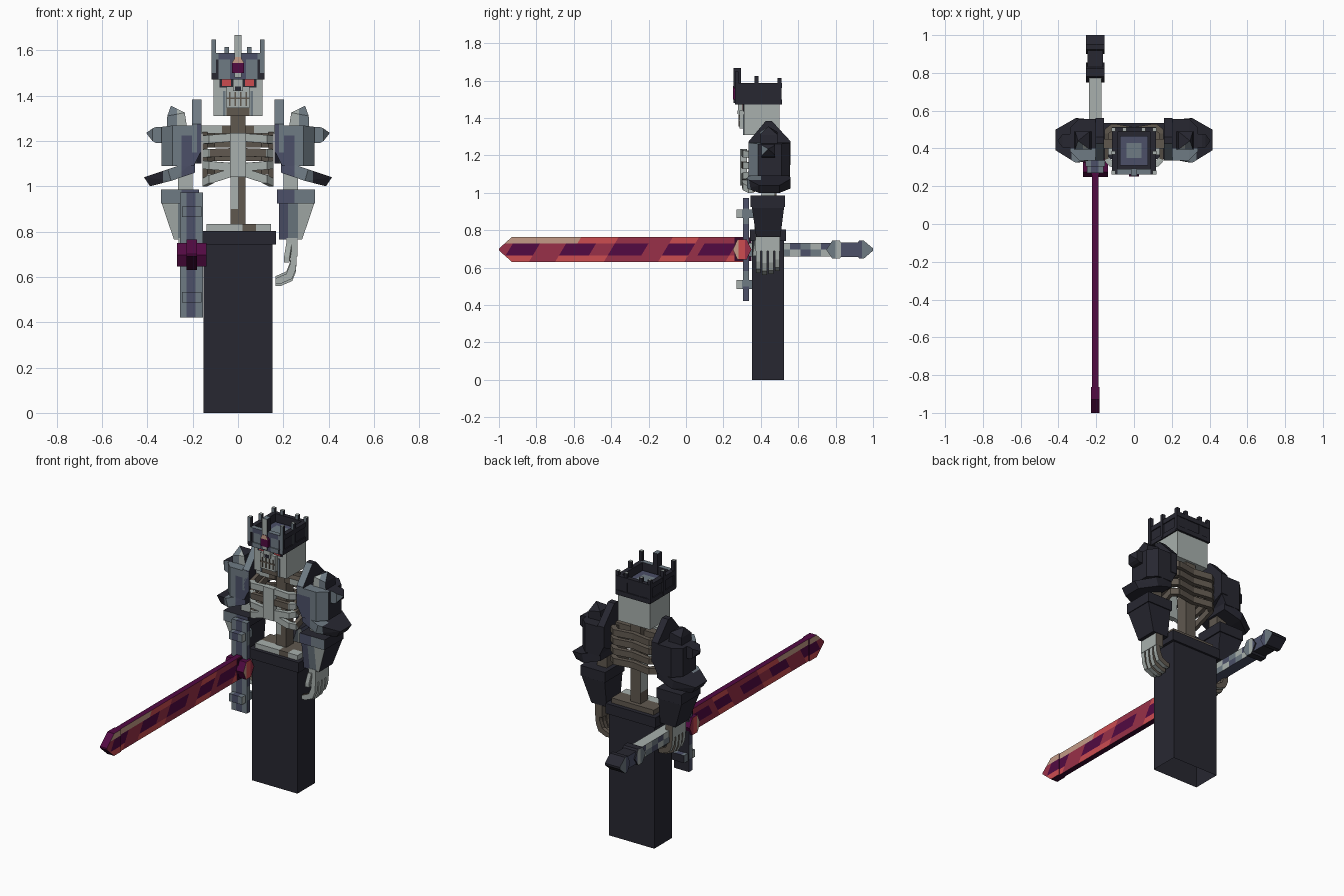
import bpy, bmesh, math
from mathutils import Vector

if "Cube" in bpy.data.objects:
    bpy.data.objects.remove(bpy.data.objects["Cube"])

PALETTE = [("charcoal", 0x272731), ("bone", 0xa8b0ad), ("slate", 0x6f7b84), ("indigo_grey", 0x4c5068),
           ("brown_bone", 0x60584f), ("purple", 0x520a42), ("crimson", 0x983048), ("red", 0xcc4c50),
           ("salmon", 0xc39a86), ("deep_plum", 0x35082c)]
CHAR, BONE, SLATE, INDIGO, BROWN, PURPLE, CRIMSON, RED, SALMON, PLUM = range(10)


def linear(h, shift):
    c = ((h >> shift) & 255) / 255
    return c / 12.92 if c < 0.04045 else ((c + 0.055) / 1.055) ** 2.4


MATS = []
for mat_name, code in PALETTE:
    m = bpy.data.materials.new(mat_name)
    m.diffuse_color = (linear(code, 16), linear(code, 8), linear(code, 0), 1)
    m.use_nodes = True
    m.node_tree.nodes["Principled BSDF"].inputs["Base Color"].default_value = m.diffuse_color
    MATS.append(m)


def finish(name, bm, paint):
    """Colour the faces (one index, or a rule on centre and normal) and link the object."""
    bmesh.ops.recalc_face_normals(bm, faces=bm.faces[:])
    bm.normal_update()
    for f in bm.faces:
        f.material_index = paint(f.calc_center_median(), f.normal) if callable(paint) else paint
    me = bpy.data.meshes.new(name)
    bm.to_mesh(me)
    bm.free()
    for m in MATS:
        me.materials.append(m)
    ob = bpy.data.objects.new(name, me)
    bpy.context.collection.objects.link(ob)


def hull(name, pts, paint, cuts=()):
    """Convex solid around points; cuts are (point, normal) planes that split faces for colour."""
    bm = bmesh.new()
    vs = [bm.verts.new(p) for p in pts]
    bmesh.ops.convex_hull(bm, input=vs)
    loose = [v for v in bm.verts if not v.link_faces]
    if loose:
        bmesh.ops.delete(bm, geom=loose, context='VERTS')
    bmesh.ops.dissolve_limit(bm, angle_limit=0.01, verts=bm.verts[:], edges=bm.edges[:])
    for co, no in cuts:
        bmesh.ops.bisect_plane(bm, geom=bm.verts[:] + bm.edges[:] + bm.faces[:], dist=1e-5,
                               plane_co=co, plane_no=no)
    finish(name, bm, paint)


def corners(x0, x1, y0, y1, z0, z1):
    return [(x, y, z) for x in (x0, x1) for y in (y0, y1) for z in (z0, z1)]


def box(name, x0, x1, y0, y1, z0, z1, paint, cuts=()):
    hull(name, corners(x0, x1, y0, y1, z0, z1), paint, cuts)


def beam(name, p, q, size, paint):
    """Bar between two points with a box-shaped section."""
    pts = []
    for c in (p, q):
        a, b = Vector(c) - Vector(size) / 2, Vector(c) + Vector(size) / 2
        pts += corners(a.x, b.x, a.y, b.y, a.z, b.z)
    hull(name, pts, paint)


def at(axis, *values):
    """Cutting planes across one axis."""
    n = [(1, 0, 0), (0, 1, 0), (0, 0, 1)][axis]
    return [(tuple(v * k for k in n), n) for v in values]


def armor(c, n):
    if n.y < -0.4:
        return INDIGO if abs(c.x) < 0.25 and c.z < 1.225 else SLATE
    if n.z > 0.4 and c.y < 0.40:
        return SLATE
    return CHAR


# robe: hollow column open below, and a collar
bm = bmesh.new()
bmesh.ops.create_cube(bm, size=1)
for v in bm.verts:
    v.co = (v.co.x * 0.306, 0.438 + v.co.y * 0.171, 0.4 + v.co.z * 0.8)
bm.normal_update()
bottom = min(bm.faces, key=lambda f: f.calc_center_median().z)
bmesh.ops.inset_region(bm, faces=[bottom], thickness=0.015)
for v in bottom.verts:
    v.co.z = 0.74
finish("robe", bm, CHAR)
box("robe_collar", -0.168, 0.168, 0.343, 0.535, 0.742, 0.803, CHAR)

# pelvis and spine
box("pelvis", -0.14, 0.145, 0.365, 0.51, 0.80, 0.833,
    lambda c, n: BROWN if c.y > 0.42 or 0.02 < c.x < 0.08 else BONE, at(0, 0.02, 0.08) + at(1, 0.42))
box("spine", -0.034, 0.034, 0.415, 0.485, 0.82, 1.34,
    lambda c, n: BONE if n.y < 0.5 and c.x < 0.001 and 0.9 < c.z < 1.1 else BROWN, at(2, 0.9, 1.1) + at(0, 0.0))

# ribcage
box("sternum", -0.035, 0.035, 0.29, 0.325, 1.04, 1.235, BONE)
for s in (-1, 1):
    # height at the centre, at the side and at the back, and the colour beside the sternum
    for zc, zs, zb, tone in ((1.215, 1.205, 1.245, BONE), (1.15, 1.145, 1.19, BROWN),
                             (1.085, 1.095, 1.13, BONE), (1.06, 1.018, 1.07, BONE)):
        mid = (s * 0.118, 0.315, (zc + 2 * zs) / 3)
        beam("rib_front", (s * 0.03, 0.31, zc), mid, (0.01, 0.025, 0.036), tone)
        beam("rib_corner", mid, (s * 0.145, 0.345, zs), (0.022, 0.022, 0.036), BONE)
        beam("rib_side", (s * 0.145, 0.345, zs), (s * 0.145, 0.49, zb), (0.022, 0.022, 0.034), BROWN)
        beam("rib_back_corner", (s * 0.145, 0.49, zb), (s * 0.11, 0.518, zb), (0.022, 0.022, 0.036), BROWN)
        beam("rib_back", (s * 0.11, 0.518, zb), (0, 0.5, zb), (0.01, 0.025, 0.038), BROWN)
    box("clavicle", *sorted((s * 0.03, s * 0.17)), 0.40, 0.45, 1.232, 1.268,
        lambda c, n: BONE if n.y < -0.5 and abs(c.x) > 0.07 else BROWN, at(0, s * 0.07))

# skull
box("skull", -0.108, 0.108, 0.31, 0.50, 1.31, 1.49, BONE)
box("snout", -0.05, 0.05, 0.285, 0.312, 1.345, 1.44, BONE)
box("nose_bridge", -0.022, 0.022, 0.278, 0.312, 1.42, 1.475, BONE)
box("nose_hole", -0.014, 0.014, 0.276, 0.282, 1.422, 1.44, CHAR)
box("mouth_line", -0.05, 0.05, 0.282, 0.288, 1.384, 1.392, BROWN)
for i in range(4):
    x = -0.036 + i * 0.024
    box("tooth_gap", x - 0.003, x + 0.003, 0.282, 0.288, 1.355, 1.415, BROWN)
for s in (-1, 1):
    box("eye_socket", *sorted((s * 0.022, s * 0.082)), 0.306, 0.312, 1.436, 1.478, CHAR)
    box("eye", *sorted((s * 0.03, s * 0.07)), 0.302, 0.309, 1.442, 1.474, RED)
    box("jaw_shadow", *sorted((s * 0.055, s * 0.066)), 0.305, 0.312, 1.31, 1.42, SLATE)
box("chin_gap", -0.05, 0.05, 0.304, 0.312, 1.31, 1.345, BROWN)


# crown: four walls, rims, cap, spikes and jewel
def crown_rule(c, n):
    if n.y < -0.5 and c.y < 0.3:
        if abs(c.x) > 0.085:
            return SLATE if c.z > 1.56 else CHAR
        return SLATE if c.z < 1.56 and abs(c.x) > 0.035 else INDIGO
    return SLATE if n.z > 0.5 and c.y < 0.3 else CHAR


for z0, z1, g in ((1.472, 1.50, 0.006), (1.50, 1.56, 0), (1.56, 1.588, 0.006)):
    for s in (-1, 1):
        box("crown_side", *sorted((s * 0.088, s * (0.11 + g))), 0.269 - g, 0.506 + g, z0, z1, crown_rule)
    box("crown_front", -0.11 - g, 0.11 + g, 0.268 - g, 0.29, z0, z1, crown_rule, at(0, -0.085, -0.035, 0.035, 0.085))
    box("crown_back", -0.11 - g, 0.11 + g, 0.486, 0.507 + g, z0, z1, CHAR)
box("crown_floor", -0.09, 0.09, 0.288, 0.488, 1.49, 1.525, CHAR)
box("crown_cap", -0.075, 0.075, 0.31, 0.465, 1.52, 1.55,
    lambda c, n: SLATE if abs(c.x) < 0.04 and 0.35 < c.y < 0.43 else INDIGO, at(0, -0.04, 0.04) + at(1, 0.35, 0.43))
for s in (-1, 1):
    for x, y, top in ((0.108, 0.272, 1.648), (0.108, 0.377, 1.625), (0.108, 0.5, 1.615), (0.05, 0.5, 1.615)):
        box("crown_spike", s * x - 0.01, s * x + 0.01, y - 0.01, y + 0.01, 1.48, top,
            lambda c, n: SLATE if n.y < -0.5 else BONE if n.z > 0.5 else CHAR)
box("crown_front_spike", -0.016, 0.016, 0.255, 0.295, 1.48, 1.668,
    lambda c, n: BONE if n.y < -0.5 else SLATE if n.z > 0.5 else CHAR)
hull("crown_jewel", corners(-0.026, 0.026, 0.251, 0.27, 1.50, 1.545) + [(-0.012, 0.252, 1.57), (0.012, 0.252, 1.57),
     (0, 0.265, 1.57)], lambda c, n: SALMON if c.z > 1.545 and n.y < -0.3 else PURPLE, at(2, 1.545))


# shoulders, arms and hands, mirrored left and right
def flip(pts, s):
    return [(s * x, y, z) for x, y, z in pts]


for s in (-1, 1):
    # pointed plate beside the neck
    hull("shoulder_plate", flip([(x, y, z) for x in (0.16, 0.203) for y, z in (
        (0.335, 1.15), (0.335, 1.275), (0.425, 1.383), (0.46, 1.383), (0.56, 1.275), (0.56, 1.15), (0.45, 1.10))], s),
        lambda c, n: (SLATE if c.z > 1.27 or abs(c.x) > 0.182 else INDIGO) if n.y < -0.3 else CHAR, at(0, s * 0.182))
    # pauldron body, chamfered on the outside
    hull("pauldron", flip(corners(0.195, 0.29, 0.335, 0.557, 1.09, 1.268) + corners(0.16, 0.29, 0.335, 0.557, 1.16, 1.268)
         + corners(0.30, 0.338, 0.385, 0.51, 1.09, 1.262), s), armor, at(0, s * 0.25) + at(1, 0.40) + at(2, 1.225))
    # tilted skirt under the pauldron
    hull("pauldron_skirt", flip(
        [(0.19, y, z) for y in (0.345, 0.55) for z in (1.06, 1.115)]
        + [(x, y, z) for y in (0.325, 0.56) for x, z in ((0.31, 1.075), (0.295, 1.024))]
        + [(x, y, z) for y in (0.39, 0.50) for x, z in ((0.415, 1.04), (0.388, 1.0))], s),
        lambda c, n: CHAR if abs(c.x) > 0.33 or n.z < -0.5 else armor(c, n), at(0, s * 0.25, s * 0.33) + at(1, 0.40))
    # spikes
    hull("shoulder_spike_outer", flip(corners(0.32, 0.378, 0.405, 0.477, 1.20, 1.255)
         + corners(0.32, 0.36, 0.405, 0.477, 1.19, 1.262) + [(0.405, 0.44, 1.235)], s), armor)
    hull("shoulder_spike_upper", flip([(x, y, z) for y in (0.395, 0.49) for x, z in (
        (0.225, 1.26), (0.315, 1.25), (0.312, 1.31), (0.235, 1.325))] + [(0.296, 0.44, 1.355)], s),
        lambda c, n: (BONE if abs(c.x) < 0.27 else SLATE) if n.y < -0.4 else CHAR, at(0, s * 0.27))
    # arm bone and bracer
    box("upper_arm", *sorted((s * 0.2, s * 0.265)), 0.405, 0.475, 0.97, 1.13,
        lambda c, n: BROWN if n.y > 0.5 or s * n.x < -0.5 else BONE)
    box("bracer_cuff", *sorted((s * 0.173, s * 0.34)), 0.345, 0.53, 0.925, 0.986,
        lambda c, n: armor(c, n) if n.y < -0.5 else CHAR, at(0, s * 0.25))
    hull("bracer", flip(corners(0.18, 0.335, 0.353, 0.524, 0.92, 0.93)
         + corners(0.18, 0.283, 0.375, 0.505, 0.765, 0.775), s),
         lambda c, n: (BONE if abs(c.x) > 0.265 else SLATE if abs(c.x) > 0.22 else INDIGO) if n.y < -0.5 else CHAR,
         at(0, s * 0.22, s * 0.265))

    # hand: palm, four curled fingers and a thumb
    def hand_rule(c, n):
        return BROWN if n.y > 0.5 or s * n.x < -0.4 else BONE

    box("palm", *sorted((s * 0.213, s * 0.262)), 0.372, 0.502, 0.69, 0.772, hand_rule)
    for i in range(4):
        y = 0.386 + i * 0.034
        d = (0.01, 0, 0.004, 0.02)[i]
        path = [(0.246, 0.70), (0.243, 0.635 + d), (0.226, 0.593 + d), (0.178, 0.572 + d)]
        for (xa, za), (xb, zb) in zip(path, path[1:]):
            beam("finger", (s * xa, y, za), (s * xb, y, zb), (0.026, 0.025, 0.022), hand_rule)
    beam("thumb", (s * 0.225, 0.378, 0.735), (s * 0.215, 0.368, 0.675), (0.024, 0.024, 0.024), hand_rule)

# sword, pointing forward from the fist
SX = -0.205
SPANS = ((-0.945, -0.80), (-0.66, -0.50), (-0.40, -0.22), (-0.11, 0.03), (0.08, 0.25))


def blade_rule(c, n):
    if abs(n.x) < 0.5:
        if n.z > 0.5 and 0.03 < c.y < 0.08:
            return CRIMSON
        return PURPLE if n.z > -0.5 else PLUM
    t = c.y - 0.6 * (c.z - 0.697)
    if 0.666 < c.z < 0.73:
        return PURPLE if any(a < t < b for a, b in SPANS) else CRIMSON
    if c.z > 0.7:
        return SALMON if t < -0.6 else CRIMSON if -0.40 < t < -0.11 or t > 0.03 else RED
    return CRIMSON if -0.80 < t < -0.66 or -0.4 < t < -0.11 or 0.03 < t < 0.25 else RED


slants = [((0, t, 0.697), (0, 1, -0.6)) for span in SPANS for t in span] + [((0, -0.6, 0.697), (0, 1, -0.6))]
blade_cuts = slants + at(2, 0.666, 0.73)
box("blade", SX - 0.017, SX + 0.017, -0.87, 0.33, 0.63, 0.765, blade_rule, blade_cuts)
hull("blade_tip", [(SX + dx, y, z) for dx in (-0.023, 0.023) for y, z in (
    (-0.862, 0.63), (-0.862, 0.765), (-0.93, 0.765), (-1, 0.702), (-1, 0.692), (-0.93, 0.63))],
    blade_rule, blade_cuts)


# cross guard with bands and jewel
def guard_rule(c, n):
    if n.y > 0.5:
        return CHAR
    if abs(n.x) > 0.5:
        return INDIGO if int(c.z * 12) % 2 else SLATE
    return INDIGO if -0.228 < c.x < -0.188 else SLATE


box("cross_guard", -0.256, -0.154, 0.305, 0.337, 0.422, 0.972, guard_rule,
    at(0, -0.228, -0.188) + at(2, *[i / 12 for i in range(6, 12)]))
for z in (0.51, 0.888):
    box("guard_band", -0.248, -0.162, 0.27, 0.372, z - 0.023, z + 0.023,
        lambda c, n: (BONE if c.y < 0.3 else SLATE) if abs(n.x) > 0.5 else guard_rule(c, n),
        at(0, -0.228, -0.188) + at(1, 0.3))
box("guard_jewel_core", -0.228, -0.182, 0.26, 0.35, 0.635, 0.76, PLUM)
hull("guard_jewel", [(x, y, z) for x in (-0.27, -0.138) for y, z in (
    (0.25, 0.697), (0.275, 0.645), (0.325, 0.645), (0.35, 0.697), (0.325, 0.75), (0.275, 0.75))],
    lambda c, n: (SALMON if c.y < 0.28 else RED if c.y < 0.315 else CRIMSON) if abs(n.x) > 0.5 else PURPLE,
    at(1, 0.28, 0.315))

# grip and pommel
box("grip", SX - 0.033, SX + 0.033, 0.33, 0.92, 0.66, 0.732,
    lambda c, n: INDIGO if n.z < -0.5 else BONE if n.z > 0.5 else
    (SLATE, BONE, INDIGO)[(int(c.y * 18) + (c.z > 0.697)) % 3],
    at(1, *[i / 18 for i in range(7, 16)]) + at(2, 0.697))


def pommel_rule(c, n):
    if abs(n.x) < 0.5:
        return CHAR
    return BONE if 0.8 < c.y < 0.83 else INDIGO if 0.83 < c.y < 0.94 else SLATE


for name, profile in (("pommel_knob", ((0.75, 0.697), (0.782, 0.745), (0.822, 0.745), (0.855, 0.697),
                                       (0.822, 0.648), (0.782, 0.648))),
                      ("pommel_end", ((0.9, 0.697), (0.925, 0.745), (0.95, 0.745), (1.0, 0.703),
                                      (1.0, 0.691), (0.95, 0.648), (0.925, 0.648)))):
    hull(name, [(SX + dx, y, z) for dx in (-0.05, 0.05) for y, z in profile], pommel_rule, at(1, 0.8, 0.83, 0.94))
box("pommel_neck", SX - 0.042, SX + 0.042, 0.83, 0.92, 0.658, 0.734, pommel_rule)
